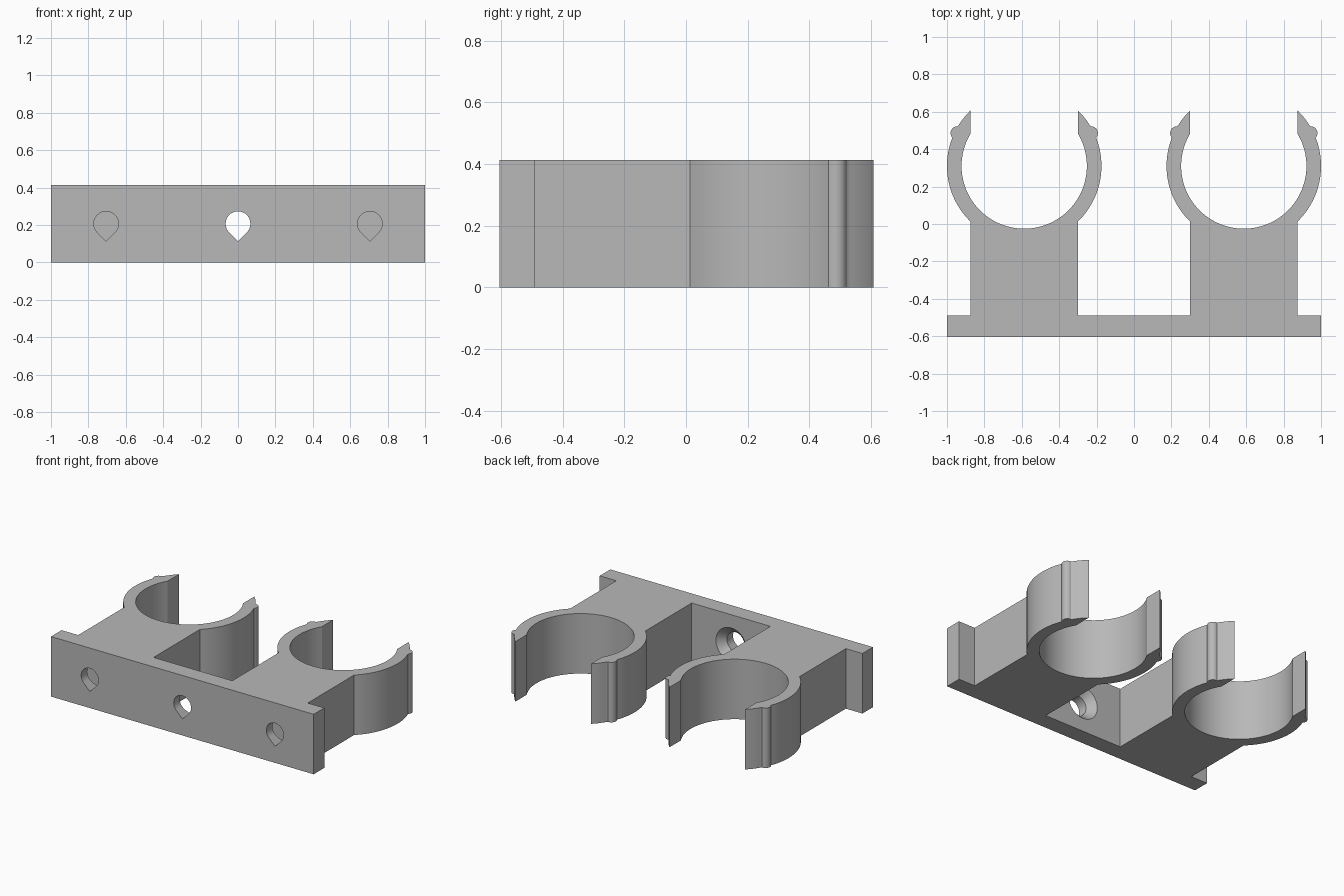
import bpy, bmesh
from math import sin, cos, acos, sqrt, radians, pi

default = bpy.data.objects.get("Cube")
if default:
    bpy.data.objects.remove(default, do_unlink=True)

HEIGHT = 0.413                  # extrusion height of the bracket
FRONT, BACK = -0.605, -0.49     # mounting plate faces
CX, CY = 0.587, 0.31            # ring centre
R_OUT, R_IN = 0.413, 0.335      # ring radii
HALF = 0.287                    # half width of post and of jaw opening
BUMP_ANGLE, BUMP_DIST, BUMP_R = radians(26.2), 0.4, 0.035
HOLE_Z, HOLE_R = 0.207, 0.066

grey = bpy.data.materials.new("light grey plastic")
grey.use_nodes = True
colour = (0.48, 0.48, 0.48, 1)
grey.diffuse_color = colour
grey.node_tree.nodes["Principled BSDF"].inputs["Base Color"].default_value = colour


def prism(name, points, to_3d, offset):
    """Extrude a closed 2D outline along the offset vector."""
    bm = bmesh.new()
    face = bm.faces.new([bm.verts.new(to_3d(p)) for p in points])
    new = bmesh.ops.extrude_face_region(bm, geom=[face])["geom"]
    bmesh.ops.translate(bm, vec=offset,
                        verts=[v for v in new if isinstance(v, bmesh.types.BMVert)])
    bmesh.ops.recalc_face_normals(bm, faces=bm.faces)
    mesh = bpy.data.meshes.new(name)
    bm.to_mesh(mesh)
    bm.free()
    mesh.materials.append(grey)
    obj = bpy.data.objects.new(name, mesh)
    bpy.context.collection.objects.link(obj)
    return obj


def outer_radius(a):
    """Ring radius, raised where the round grip rib stands out."""
    d = a - BUMP_ANGLE
    inside = BUMP_R ** 2 - (BUMP_DIST * sin(d)) ** 2
    return max(R_OUT, BUMP_DIST * cos(d) + sqrt(inside)) if inside > 0 else R_OUT


def arc(start, end, steps, radius):
    for i in range(steps + 1):
        a = start + (end - start) * i / steps
        yield radius(a) * cos(a), CY + radius(a) * sin(a)


# Outline of one post with its open ring
jaw_out, jaw_in = acos(HALF / R_OUT), acos(HALF / R_IN)
outer = list(arc(-jaw_out, jaw_out, 90, outer_radius))
inner = list(arc(jaw_in, -pi - jaw_in, 80, lambda a: R_IN))
clip = [(HALF, BACK)] + outer + inner
clip += [(-x, y) for x, y in reversed(outer)] + [(-HALF, BACK)]

# Whole outline: plate and two clips
half = [(1, FRONT), (1, BACK)] + [(CX + x, y) for x, y in clip]
outline = half + [(-x, y) for x, y in reversed(half)]
bracket = prism("double_pipe_clip", outline, lambda p: (p[0], p[1], 0), (0, 0, HEIGHT))


def cut(cutter):
    cutter.hide_render = True
    mod = bracket.modifiers.new("hole", "BOOLEAN")
    mod.operation, mod.solver, mod.object = "DIFFERENCE", "EXACT", cutter
    bpy.context.view_layer.objects.active = bracket
    bpy.ops.object.modifier_apply(modifier=mod.name)
    bpy.data.objects.remove(cutter, do_unlink=True)


# Teardrop screw holes with countersinks; the outer two end inside the posts
for x in (-0.705, 0, 0.705):
    drop = [(0, -HOLE_R * sqrt(2))]
    for i in range(37):
        a = radians(-45 + 270 * i / 36)
        drop.append((HOLE_R * cos(a), HOLE_R * sin(a)))
    cut(prism("screw_hole_cutter", drop,
              lambda p: (x + p[0], FRONT - 0.1, HOLE_Z + p[1]), (0, 0.205, 0)))
    bpy.ops.mesh.primitive_cone_add(
        vertices=48, radius1=0.055, radius2=0.117, depth=0.062,
        location=(x, BACK - 0.029, HOLE_Z), rotation=(-pi / 2, 0, 0))
    sink = bpy.context.object
    sink.name = "countersink_cutter"
    sink.data.materials.append(grey)
    cut(sink)

# Smooth rings, crisp edges
bpy.ops.object.select_all(action="DESELECT")
bracket.select_set(True)
bpy.context.view_layer.objects.active = bracket
bpy.ops.object.shade_smooth_by_angle(angle=radians(25))
